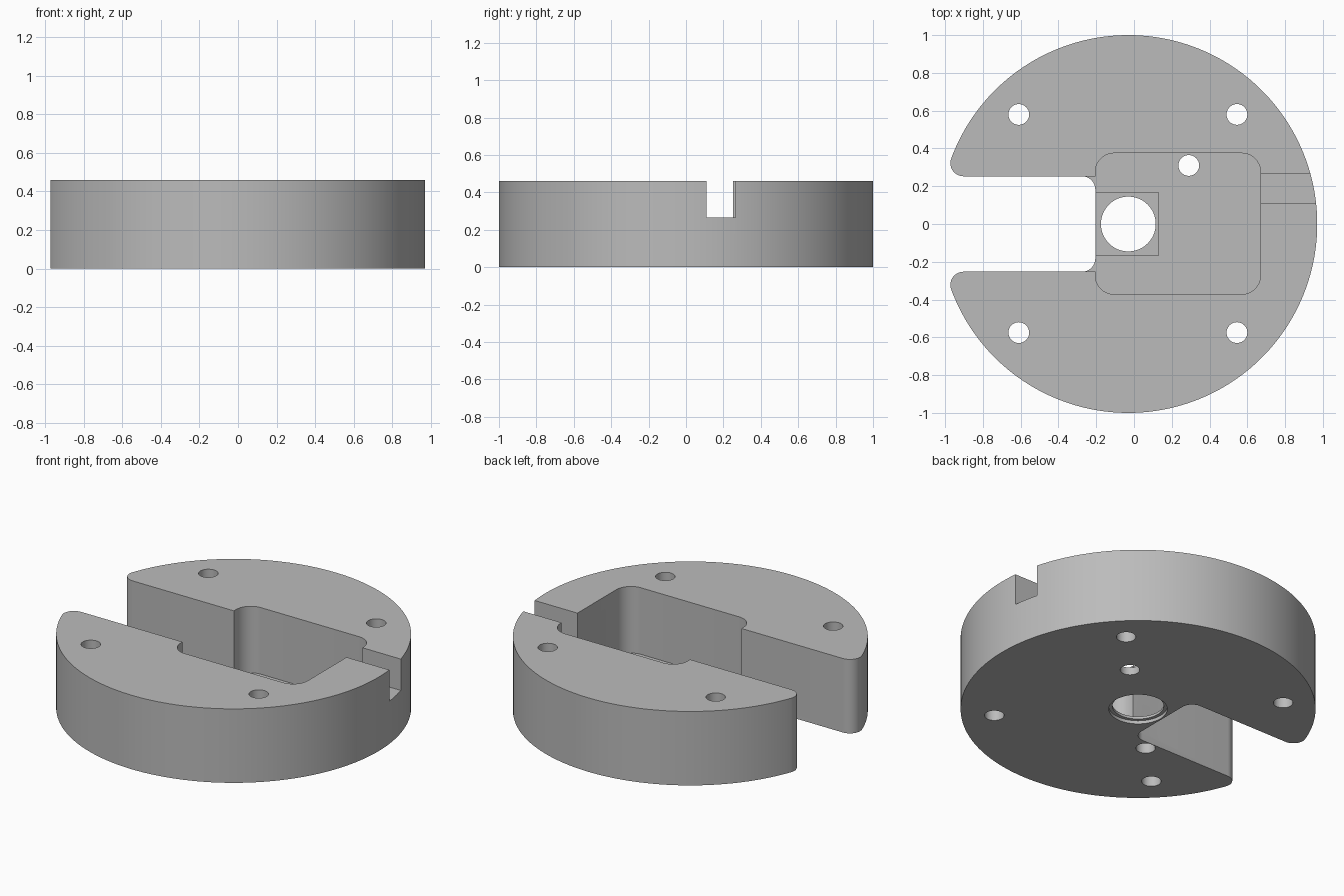
import bpy, bmesh
from math import sin, cos, pi, sqrt, atan2

cube = bpy.data.objects.get("Cube")
if cube:
    bpy.data.objects.remove(cube, do_unlink=True)

HEIGHT, FLOOR = 0.46, 0.046
CX = -0.03            # disc centre
SLOT = 0.2525         # half width of the open slot
END = -0.205          # inner end of the slot

grey = bpy.data.materials.new("warm_grey")
grey.use_nodes = True
colour = (0.5, 0.5, 0.5, 1)
grey.diffuse_color = colour
grey.node_tree.nodes["Principled BSDF"].inputs["Base Color"].default_value = colour


def arc(x, y, r, a0, a1, n):
    return [(x + r * cos(a0 + (a1 - a0) * i / n),
             y + r * sin(a0 + (a1 - a0) * i / n)) for i in range(n + 1)]


def prism(name, outline, z0, z1):
    """Extrude a closed outline between two heights."""
    bm = bmesh.new()
    face = bm.faces.new([bm.verts.new((x, y, z0)) for x, y in outline])
    top = bmesh.ops.extrude_face_region(bm, geom=[face])["geom"]
    verts = [v for v in top if isinstance(v, bmesh.types.BMVert)]
    bmesh.ops.translate(bm, verts=verts, vec=(0, 0, z1 - z0))
    bmesh.ops.recalc_face_normals(bm, faces=bm.faces)
    mesh = bpy.data.meshes.new(name)
    bm.to_mesh(mesh)
    bm.free()
    mesh.materials.append(grey)
    ob = bpy.data.objects.new(name, mesh)
    bpy.context.collection.objects.link(ob)
    return ob


def rectangle(x0, x1, y0, y1):
    return [(x0, y0), (x1, y0), (x1, y1), (x0, y1)]


def rounded(x0, x1, y0, y1, r):
    return (arc(x1 - r, y1 - r, r, 0, pi / 2, 10)
            + arc(x0 + r, y1 - r, r, pi / 2, pi, 10)
            + arc(x0 + r, y0 + r, r, pi, 1.5 * pi, 10)
            + arc(x1 - r, y0 + r, r, 1.5 * pi, 2 * pi, 10))


def circle(x, y, r, n=40):
    return arc(x, y, r, 0, 2 * pi, n)[:-1]


# Disc with an open slot: upper half outline, then mirrored
r = 0.07
tip_y = SLOT + r
tip_x = -sqrt((1 - r) ** 2 - tip_y ** 2)
tip_angle = atan2(tip_y, tip_x)
half = arc(CX, 0, 1, 0, tip_angle, 80)
half += arc(CX + tip_x, tip_y, r, tip_angle, 1.5 * pi, 12)[1:]
half += arc(END - r, SLOT - r, r, pi / 2, 0, 10)
outline = half + [(x, -y) for x, y in reversed(half[1:])]
body = prism("disc_body", outline, 0, HEIGHT)

# Cutters: pocket, slot opening, cable notch, bearing seat and bores
TOP = HEIGHT + 0.1
cuts = [
    ("pocket", rounded(END, 0.67, -0.372, 0.375, 0.1), FLOOR, TOP),
    ("slot_opening", rectangle(-0.4, -0.1, -SLOT, SLOT), FLOOR, TOP),
    ("side_notch", rectangle(0.6, 1.1, 0.11, 0.265), 0.265, TOP),
    ("square_recess", rectangle(-0.23, 0.13, -0.167, 0.167), FLOOR - 0.01, 0.1),
    ("centre_bore", circle(CX, 0, 0.145, 64), -0.1, 0.1),
    ("counterbore", circle(CX, 0, 0.165, 64), -0.1, 0.02),
    ("floor_hole", circle(0.29, 0.31, 0.055), -0.1, 0.1),
    ("blind_hole", circle(-0.345, -0.31, 0.055), -0.1, 0.25),
]
for x in (-0.61, 0.545):
    for y in (-0.575, 0.58):
        cuts.append(("screw_hole", circle(x, y, 0.055), -0.1, TOP))

bpy.context.view_layer.objects.active = body
for cut in cuts:
    cutter = prism(*cut)
    cutter.hide_render = True
    mod = body.modifiers.new(cut[0], 'BOOLEAN')
    mod.operation = 'DIFFERENCE'
    mod.solver = 'EXACT'
    mod.object = cutter
    bpy.ops.object.modifier_apply(modifier=mod.name)
    bpy.data.objects.remove(cutter, do_unlink=True)

# Smooth the curved walls, keep edges crisp
bpy.ops.object.select_all(action='DESELECT')
body.select_set(True)
bpy.ops.object.shade_smooth_by_angle(angle=pi / 6)
